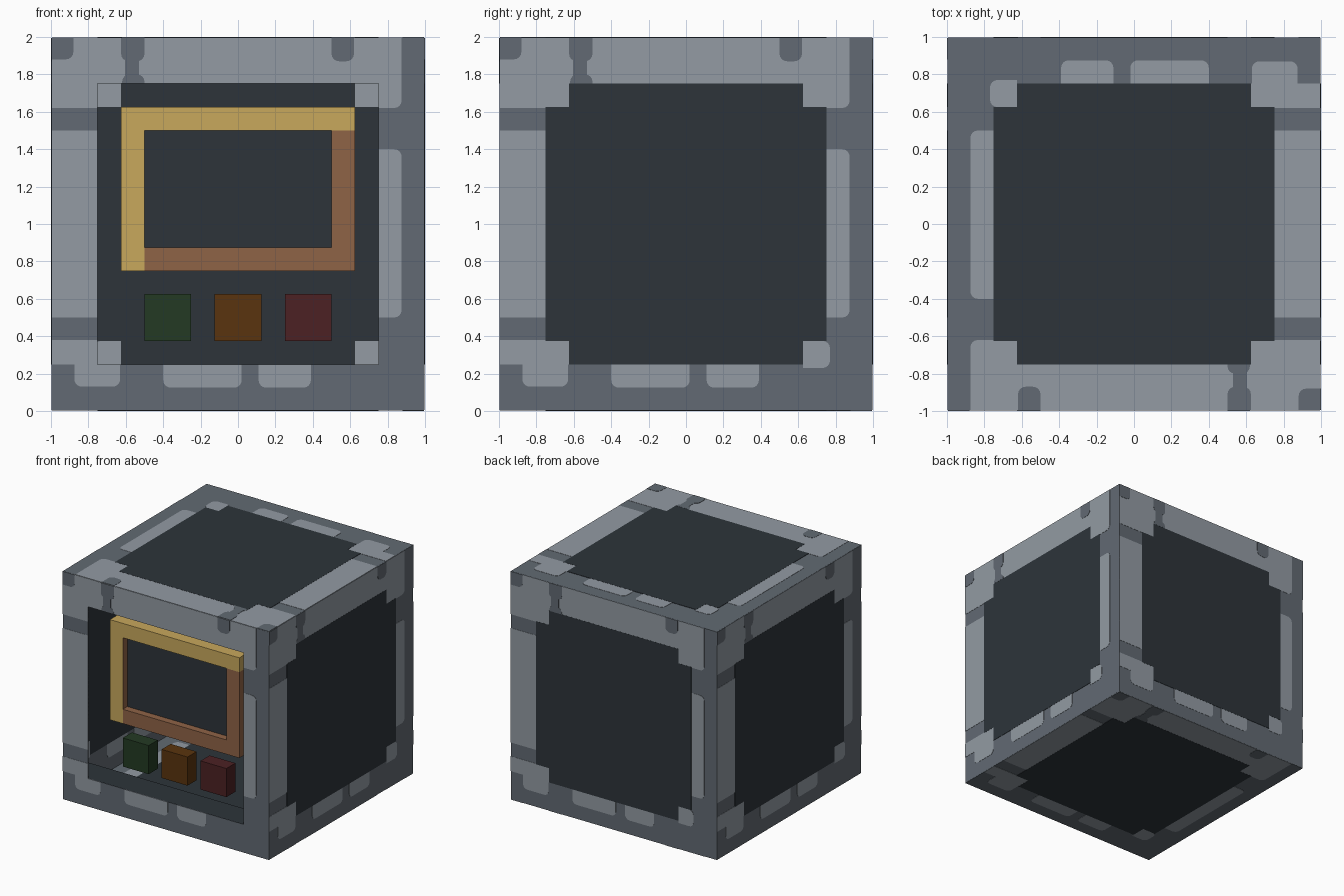
import bpy
import bmesh
from math import cos, sin, pi
from mathutils import Vector

cube = bpy.data.objects.get("Cube")
if cube:
    bpy.data.objects.remove(cube)


def material(name, hexcode):
    """Flat material from an sRGB hex string, stored as linear values."""
    srgb = [v / 255 for v in bytes.fromhex(hexcode)]
    rgba = [((c + 0.055) / 1.055) ** 2.4 if c > 0.04 else c / 12.92 for c in srgb] + [1]
    mat = bpy.data.materials.new(name)
    mat.use_nodes = True
    mat.diffuse_color = rgba
    bsdf = next(n for n in mat.node_tree.nodes if n.type == "BSDF_PRINCIPLED")
    bsdf.inputs["Base Color"].default_value = rgba
    bsdf.inputs["Roughness"].default_value = 0.8
    return mat


steel = material("mid steel", "626A73")
pale = material("pale steel", "939BA3")
slate = material("dark slate", "2D343A")
gold = material("gold", "C8A85C")
copper = material("copper", "8F6346")
green = material("dark green", "233A23")
amber = material("dark amber", "5A340E")
red = material("dark red", "4C2123")

STEEL, PALE, SLATE = range(3)
WALL = 0.995      # distance of each wall from the centre
RADIUS = 0.04


def outline(u0, v0, u1, v1, rounded=""):
    """Rectangle outline; letters a-d round corners counter-clockwise from lower left."""
    pts = []
    corners = ((u0, v0, 1, 1), (u1, v0, -1, 1), (u1, v1, -1, -1), (u0, v1, 1, -1))
    for i, (u, v, du, dv) in enumerate(corners):
        if "abcd"[i] in rounded:
            cu, cv = u + du * RADIUS, v + dv * RADIUS
            for k in range(5):
                a = pi + i * pi / 2 + k * pi / 8
                pts.append((cu + RADIUS * cos(a), cv + RADIUS * sin(a)))
        else:
            pts.append((u, v))
    return [(max(-WALL, min(WALL, p)), max(-WALL, min(WALL, q))) for p, q in pts]


# Painted pattern shared by all six walls
PALE_PATCHES = [
    (-1, 0.75, 0.875, 1), (-1, 0.62, -0.75, 0.75), (0.75, 0.62, 0.875, 0.75, "b"),
    (-1, -0.5, -0.75, 0.5), (0.75, -0.5, 0.875, 0.4, "bc"),
    (-1, -0.75, -0.75, -0.62), (-0.875, -0.87, -0.63, -0.75, "ab"),
    (-0.4, -0.875, 0.02, -0.75, "ab"), (0.11, -0.875, 0.39, -0.75, "ab"),
]
STEEL_NOTCHES = [
    (-1, 0.88, -0.88, 1, "b"), (0.5, 0.87, 0.62, 1, "ab"),
    (-0.625, 0.87, -0.5, 1, "ab"), (-0.605, 0.75, -0.53, 0.9),
    (-0.62, 0.75, -0.5, 0.8, "cd"),
]
CORNER_PATCHES = [
    (-0.75, 0.625, -0.625, 0.75), (0.625, 0.625, 0.75, 0.75),
    (-0.75, -0.75, -0.625, -0.625), (0.625, -0.77, 0.77, -0.625, "bc"),
]
DARK_CENTRE = [(-0.75, -0.625, 0.75, 0.625), (-0.625, -0.75, 0.625, 0.75)]
FULL = [(-1, -1, 1, 1)]
RING = [(-1, -1, 1, -0.75), (-1, 0.75, 1, 1),
        (-1, -0.75, -0.75, 0.75), (0.75, -0.75, 1, 0.75)]


def wall(name, u_axis, v_axis, is_open=False):
    """Thin wall whose patches show on both sides."""
    u_axis, v_axis = Vector(u_axis), Vector(v_axis)
    normal = u_axis.cross(v_axis)
    layers = [(RING if is_open else FULL, STEEL, 0.001),
              (PALE_PATCHES, PALE, 0.003), (STEEL_NOTCHES, STEEL, 0.005)]
    if not is_open:
        layers += [(CORNER_PATCHES, PALE, 0.003), (DARK_CENTRE, SLATE, 0.004)]
    bm = bmesh.new()
    for rects, slot, half in layers:
        for rect in rects:
            flat = [u * u_axis + v * v_axis for u, v in outline(*rect)]
            front = [bm.verts.new(p + normal * (WALL + half)) for p in flat]
            back = [bm.verts.new(p + normal * (WALL - half)) for p in flat]
            faces = [bm.faces.new(front), bm.faces.new(back[::-1])]
            for i in range(len(flat)):
                faces.append(bm.faces.new((front[i - 1], back[i - 1], back[i], front[i])))
            for f in faces:
                f.material_index = slot
    mesh = bpy.data.meshes.new(name)
    bm.to_mesh(mesh)
    bm.free()
    for mat in (steel, pale, slate):
        mesh.materials.append(mat)
    obj = bpy.data.objects.new(name, mesh)
    obj.location.z = 1
    bpy.context.collection.objects.link(obj)


X, Y, Z = Vector((1, 0, 0)), Vector((0, 1, 0)), Vector((0, 0, 1))
wall("front_wall", X, Z, is_open=True)
wall("left_wall", Y, Z)
wall("back_wall", -X, Z)
wall("right_wall", -Y, Z)
wall("top_wall", -X, -Y)
wall("bottom_wall", -X, Y)


def box(name, x, y, z, *mats):
    """Box from ranges; a second material goes on the face turned to +x."""
    bpy.ops.mesh.primitive_cube_add(size=1, location=[sum(r) / 2 for r in (x, y, z)])
    obj = bpy.context.object
    obj.name = name
    size = [r[1] - r[0] for r in (x, y, z)]
    for v in obj.data.vertices:
        v.co = [c * s for c, s in zip(v.co, size)]
    for mat in mats:
        obj.data.materials.append(mat)
    if len(mats) > 1:
        for f in obj.data.polygons:
            f.material_index = int(f.normal.x > 0.5)
    return obj


# Screen with a two-tone frame
DEPTH = (-0.875, -0.75)
box("frame_top", (-0.625, 0.625), DEPTH, (1.5, 1.625), gold)
box("frame_left_side", (-0.625, -0.5), DEPTH, (0.75, 1.5), gold, copper)
box("frame_right_side", (0.5, 0.625), DEPTH, (0.75, 1.5), copper)
box("frame_bottom", (-0.5, 0.5), DEPTH, (0.75, 0.875), copper)
box("screen", (-0.5, 0.5), (-0.8125, -0.75), (0.875, 1.5), slate)

# Row of buttons
for i, (name, mat) in enumerate((("green", green), ("amber", amber), ("red", red))):
    left = -0.5 + i * 0.375
    box(name + "_button", (left, left + 0.25), DEPTH, (0.375, 0.625), mat)

# Ledge behind the lower edge of the opening
box("ledge", (-0.99, 0.99), (-0.993, -0.75), (0.242, 0.25), slate)
